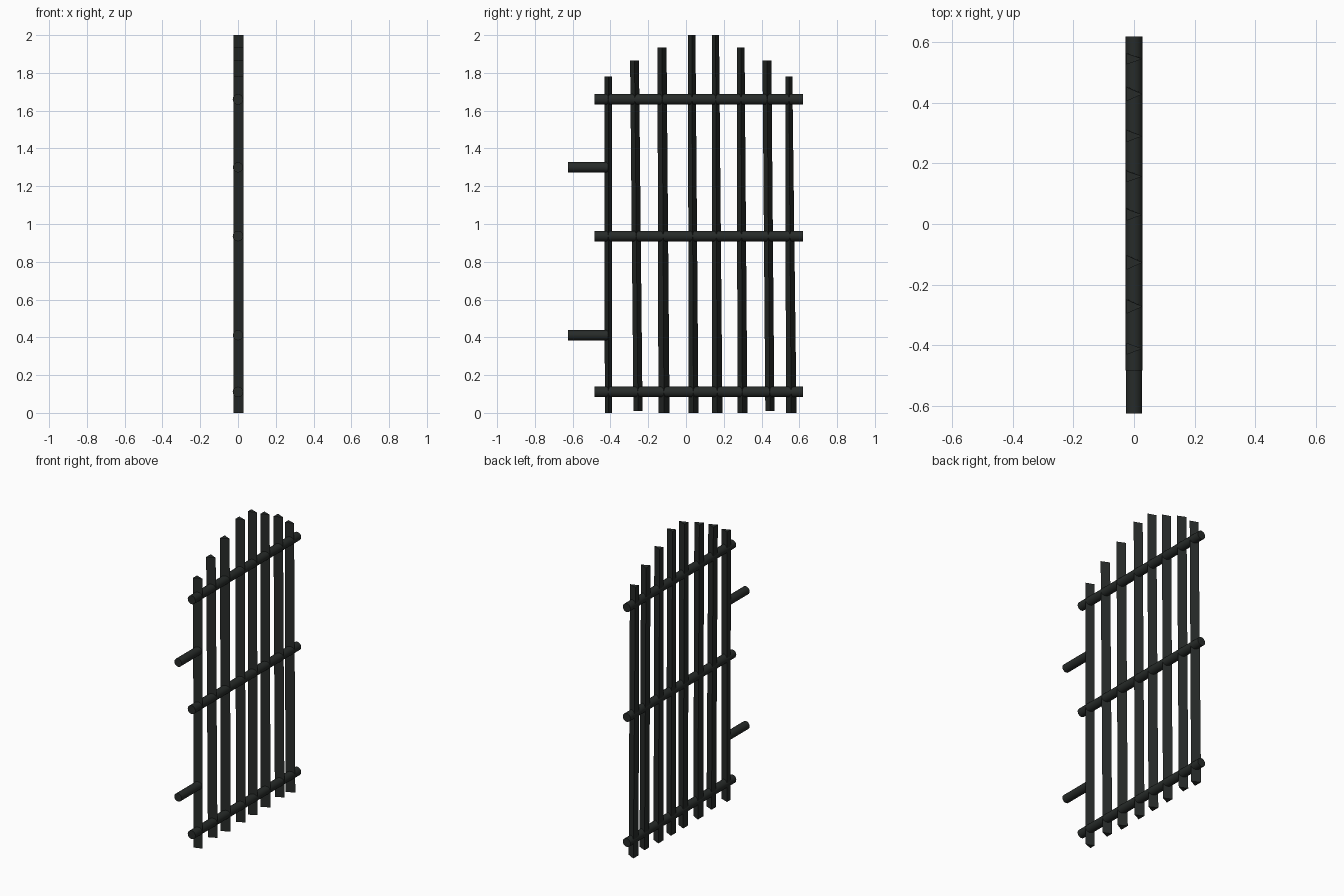
import bpy, bmesh, math

if "Cube" in bpy.data.objects:
    bpy.data.objects.remove(bpy.data.objects["Cube"])

iron = bpy.data.materials.new("dark_iron")
iron.diffuse_color = (0.02, 0.024, 0.022, 1)
iron.use_nodes = True
iron.node_tree.nodes["Principled BSDF"].inputs["Base Color"].default_value = iron.diffuse_color


def rod(name, y0, y1, z, r=0.028):
    # round rod running along y
    bpy.ops.mesh.primitive_cylinder_add(
        vertices=16, radius=r, depth=y1 - y0,
        location=(0, (y0 + y1) / 2, z), rotation=(math.pi / 2, 0, 0))
    ob = bpy.context.object
    ob.name = name
    ob.data.materials.append(iron)
    bpy.ops.object.shade_smooth_by_angle(angle=math.radians(35))


def bar(name, bottom, top, z0, z1):
    # three-sided upright: flat at the back, ridge towards +x
    bm = bmesh.new()
    rings = []
    for (a, b), z in ((bottom, z0), (top, z1)):
        rings.append([bm.verts.new(p) for p in
                      ((-0.025, a, z), (0.028, (a + b) / 2, z), (-0.025, b, z))])
    lo, hi = rings
    bm.faces.new(lo)
    bm.faces.new(hi)
    for i in range(3):
        j = (i + 1) % 3
        bm.faces.new((lo[i], lo[j], hi[j], hi[i]))
    bmesh.ops.recalc_face_normals(bm, faces=bm.faces)
    me = bpy.data.meshes.new(name)
    bm.to_mesh(me)
    bm.free()
    me.materials.append(iron)
    bpy.context.collection.objects.link(bpy.data.objects.new(name, me))


# uprights: y range at bottom, y range at top, bottom z, top z
bars = [
    ((-0.430, -0.392), (-0.431, -0.392), 0.00, 1.78),
    ((-0.278, -0.230), (-0.296, -0.249), 0.01, 1.865),
    ((-0.146, -0.087), (-0.151, -0.103), 0.00, 1.934),
    ((0.013, 0.066), (0.011, 0.050), 0.00, 2.0),
    ((0.138, 0.193), (0.138, 0.175), 0.00, 2.0),
    ((0.272, 0.325), (0.270, 0.310), 0.00, 1.934),
    ((0.420, 0.468), (0.405, 0.452), 0.01, 1.865),
    ((0.529, 0.585), (0.526, 0.563), 0.00, 1.78),
]
for i, b in enumerate(bars):
    bar(f"upright_bar_{i + 1}", *b)

# cross rails
for n, z in (("bottom", 0.111), ("middle", 0.936), ("top", 1.66)):
    rod(f"{n}_rail", -0.484, 0.619, z)

# hinge pins on the -y side
for n, z in (("lower", 0.411), ("upper", 1.30)):
    rod(f"{n}_hinge_pin", -0.625, -0.41, z, 0.027)
